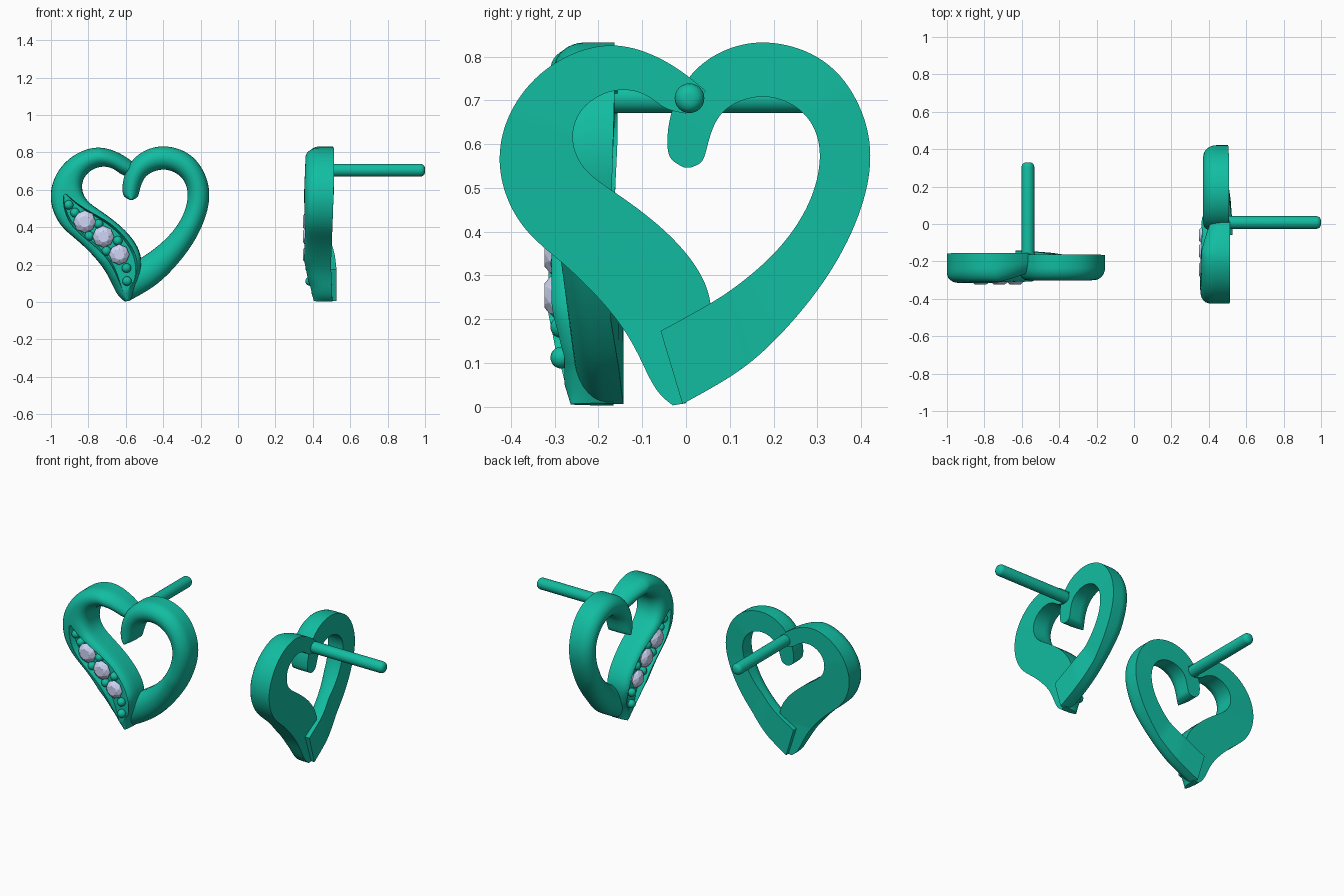
import bpy, bmesh, math
from mathutils import Vector

if "Cube" in bpy.data.objects:
    bpy.data.objects.remove(bpy.data.objects["Cube"])

def material(name, col):
    m = bpy.data.materials.new(name)
    m.diffuse_color = (*col, 1)
    m.use_nodes = True
    m.node_tree.nodes["Principled BSDF"].inputs["Base Color"].default_value = m.diffuse_color
    return m

METAL = material("teal_metal", (0.006, 0.51, 0.36))
GEM = material("pale_gem", (0.62, 0.67, 0.92))

# Rows are (outer u, outer z, inner u, inner z) across each band
LEFT = [(-.03, .003, .0, .008), (-.074, .04, .022, .06), (-.118, .143, .047, .14),
        (-.186, .235, .062, .235), (-.277, .326, .022, .327), (-.36, .392, -.06, .415),
        (-.411, .475, -.163, .491), (-.430, .57, -.238, .543), (-.405, .675, -.264, .62),
        (-.325, .775, -.234, .692), (-.205, .829, -.152, .730), (-.106, .818, -.083, .71),
        (-.02, .775, -.05, .68), (.045, .722, .0, .67)]
RIGHT = [(-.008, .006, -.058, .173), (.08, .055, .05, .232), (.175, .12, .12, .278),
         (.307, .268, .215, .36), (.39, .417, .285, .465), (.427, .56, .310, .57),
         (.402, .685, .292, .645), (.322, .796, .245, .692), (.185, .839, .175, .713),
         (.077, .813, .105, .692), (.004, .755, .072, .66), (-.037, .67, .055, .62),
         (-.044, .59, .045, .58), (-.032, .562, .036, .557), (-.005, .547, .012, .547)]
CHANNEL = [(-.358, .57, -.345, .578), (-.358, .52, -.29, .53), (-.335, .44, -.21, .478),
           (-.28, .37, -.085, .41), (-.165, .28, .015, .29), (-.095, .19, .042, .19),
           (-.062, .10, .025, .10), (-.03, .03, -.012, .03)]
STONES = [(-.245, .43, .06), (-.145, .35, .058), (-.06, .254, .055)]
BEADS = [(-.33, .52), (-.297, .478), (-.17, .418), (-.22, .353),
         (-.068, .328), (-.128, .273), (-.021, .182), (-.018, .112)]

def place(u, y, z, side):
    """Second earring is the mirror twin, turned to face -x."""
    return Vector((y + .67, u, z)) if side else Vector((u - .575, y, z))

def smooth_rows(rows, n=8):
    pts = [Vector(r) for r in rows]
    out = []
    for i in range(len(pts) - 1):
        b, c = pts[i], pts[i + 1]
        a = pts[i - 1] if i else b * 2 - c
        d = pts[i + 2] if i + 2 < len(pts) else c * 2 - b
        for k in range(n):
            t = k / n
            out.append(.5 * (2 * b + (c - a) * t + (2 * a - 5 * b + 4 * c - d) * t * t
                             + (3 * b - a - 3 * c + d) * t ** 3))
    out.append(pts[-1])
    for _ in range(24):
        out = [out[0]] + [q * .5 + (p + r) * .25 for p, q, r in zip(out, out[1:], out[2:])] + [out[-1]]
    return out

def ramp(x, keys):
    """Piecewise linear value from (position, value) pairs."""
    for (a, va), (b, vb) in zip(keys, keys[1:]):
        if x <= b:
            return va + (vb - va) * max(0, (x - a) / (b - a))
    return keys[-1][1]

def shade(ob):
    bpy.ops.object.select_all(action='DESELECT')
    ob.select_set(True)
    bpy.context.view_layer.objects.active = ob
    bpy.ops.object.shade_smooth_by_angle(angle=math.radians(35))

def finish(name, bm, mat, smooth=True):
    bmesh.ops.recalc_face_normals(bm, faces=bm.faces)
    me = bpy.data.meshes.new(name)
    bm.to_mesh(me)
    bm.free()
    me.materials.append(mat)
    ob = bpy.data.objects.new(name, me)
    bpy.context.collection.objects.link(ob)
    if smooth:
        shade(ob)
    return ob

def skin(name, rings, bm, smooth=True):
    n = len(rings[0])
    for a, b in zip(rings, rings[1:]):
        for k in range(n):
            bm.faces.new((a[k], a[(k + 1) % n], b[(k + 1) % n], b[k]))
    bm.faces.new(rings[0])
    bm.faces.new(rings[-1])
    return finish(name, bm, METAL, smooth)

def loft(name, rows, profile, side, smooth=True):
    bm = bmesh.new()
    rings, path = [], smooth_rows(rows)
    for j, r in enumerate(path):
        o, i = Vector(r[:2]), Vector(r[2:])
        ring = []
        for t, y in profile((o.y + i.y) / 2, (o - i).length, j / (len(path) - 1)):
            p = (o + i) / 2 + (o - i) / 2 * t
            ring.append(bm.verts.new(place(p.x, y, p.y, side)))
        rings.append(ring)
    return skin(name, rings, bm, smooth)

def dome(back, shoulder, front, power):
    """Flat back, straight sides, rounded front."""
    pts = [(-1, back)]
    for k in range(17):
        t = -math.cos(math.pi * k / 16)
        h = max(0, 1 - abs(t) ** power) ** (1 / power)
        pts.append((t, shoulder + (front - shoulder) * h))
    return pts + [(1, back)]

def left_profile(z, w, s):
    back = ramp(z, [(0, -.165), (.2, -.173), (.65, -.156), (1, -.156)])
    front = ramp(z, [(0, -.262), (.13, -.302), (.22, -.318), (.6, -.316), (.8, -.308)])
    if s > .8:
        front += .055 * (s - .8) / .2
    return dome(back, front + .075, front, 2 + min(1.8, max(0, (w - .12) * 14)))

def right_profile(z, w, s):
    back = ramp(z, [(.05, -.138), (.17, -.153), (.26, -.172), (.5, -.17), (.7, -.163)])
    front = ramp(z, [(0, -.24), (.4, -.295), (.7, -.302)])
    return dome(back, front + .07, front, 2)

def channel_profile(z, w, s):
    return [(-1, -.37), (-1, -.305), (-.84, -.278), (.84, -.278), (1, -.305), (1, -.37)]

def stone(name, u, z, r, side):
    bm = bmesh.new()
    for rad, y, off in ((1, -.298, 0), (.8, -.312, .5), (.52, -.323, 0), (.3, -.265, 0)):
        for k in range(8):
            a = (k + off) * math.pi / 4
            bm.verts.new(place(u + r * rad * math.cos(a), y, z + r * rad * math.sin(a), side))
    bmesh.ops.convex_hull(bm, input=bm.verts)
    return finish(name, bm, GEM, False)

for side, tag in enumerate(("first", "second")):
    # Wide band with the recessed stone channel
    band = loft(f"{tag}_set_band", LEFT, left_profile, side)
    cutter = loft(f"{tag}_cutter", CHANNEL, channel_profile, side, False)
    cutter.hide_render = True
    mod = band.modifiers.new("channel", 'BOOLEAN')
    mod.operation, mod.solver, mod.object = 'DIFFERENCE', 'EXACT', cutter
    bpy.ops.object.select_all(action='DESELECT')
    bpy.context.view_layer.objects.active = band
    band.select_set(True)
    bpy.ops.object.modifier_move_to_index(modifier="channel", index=0)
    bpy.ops.object.modifier_apply(modifier="channel")
    bpy.data.objects.remove(cutter)
    shade(band)

    # Plain hooked band
    loft(f"{tag}_hook_band", RIGHT, right_profile, side)

    # Stones and holding beads
    for i, (u, z, r) in enumerate(STONES):
        stone(f"{tag}_stone_{i + 1}", u, z, r, side)
    for i, (u, z) in enumerate(BEADS):
        bm = bmesh.new()
        bmesh.ops.create_uvsphere(bm, u_segments=16, v_segments=10, radius=.025)
        bmesh.ops.translate(bm, verts=bm.verts, vec=place(u, -.285, z, side))
        finish(f"{tag}_bead_{i + 1}", bm, METAL)

    # Ear post with rounded tip
    bm = bmesh.new()
    steps = [(.034, -.19), (.034, .305)]
    steps += [(.009 + .025 * math.cos(a), .305 + .025 * math.sin(a))
              for a in (math.pi / 8 * k for k in range(1, 5))]
    rings = [[bm.verts.new(place(.008 + r * math.cos(k * math.pi / 12), y,
                                 .705 + r * math.sin(k * math.pi / 12), side))
              for k in range(24)] for r, y in steps]
    skin(f"{tag}_ear_post", rings, bm)
